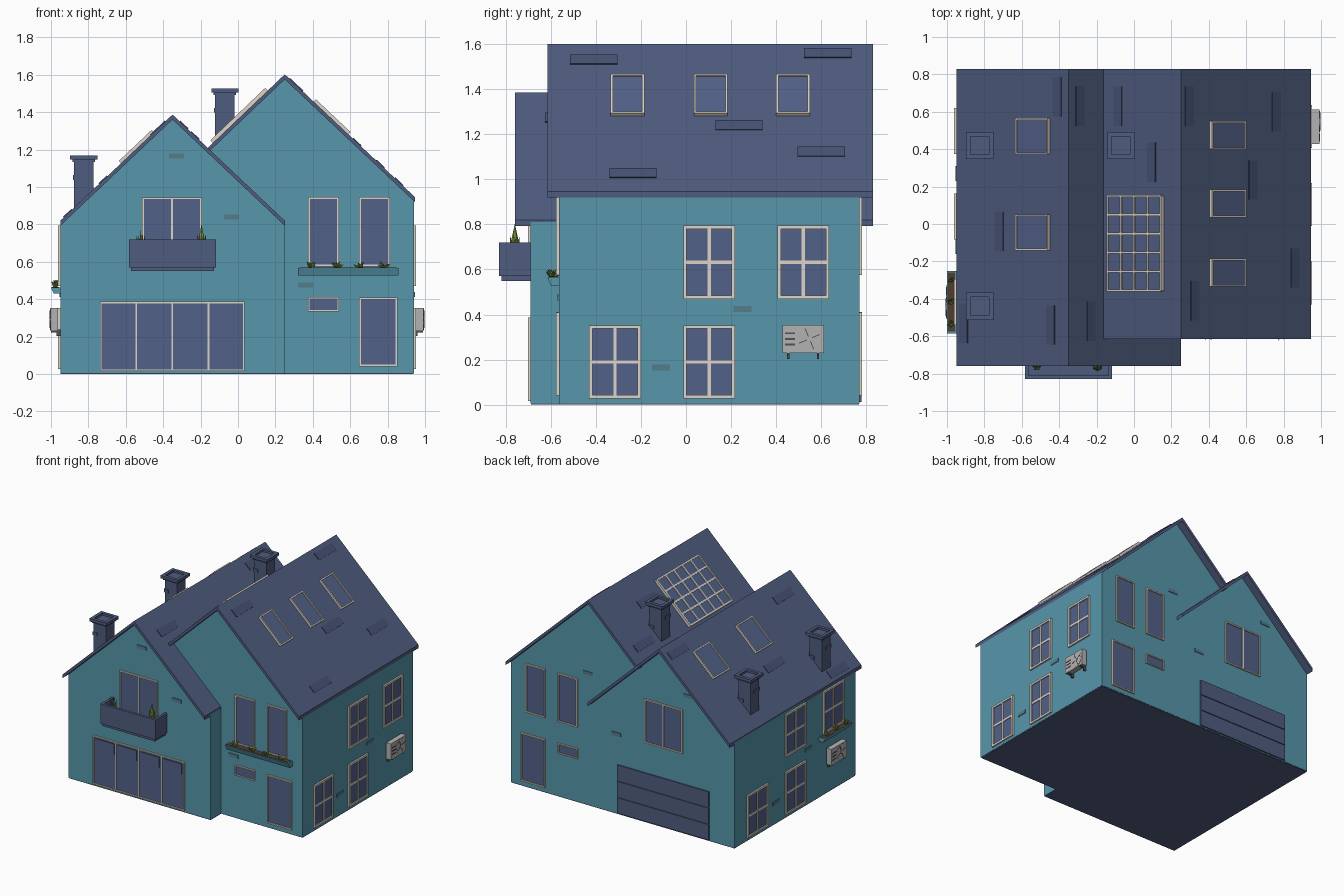
import bpy, bmesh, math, random
from mathutils import Matrix, Vector

if "Cube" in bpy.data.objects:
    bpy.data.objects.remove(bpy.data.objects["Cube"])
random.seed(4)

def mat(name, c):
    m = bpy.data.materials.new(name)
    m.diffuse_color = (*c, 1)
    m.use_nodes = True
    m.node_tree.nodes["Principled BSDF"].inputs["Base Color"].default_value = m.diffuse_color
    return m
TEAL = mat("teal_wall", (0.095, 0.31, 0.41))
NAVY = mat("navy_roof", (0.078, 0.108, 0.21))
TILE = mat("dark_tile", (0.06, 0.085, 0.175))
GLASS = mat("blue_glass", (0.085, 0.12, 0.25))
CREAM = mat("cream_frame", (0.72, 0.66, 0.58))
BRICK = mat("grey_brick", (0.09, 0.2, 0.26))
GREY = mat("light_grey", (0.45, 0.45, 0.45))
DARK = mat("dark_grey", (0.08, 0.08, 0.09))
GREEN = mat("leaf_green", (0.19, 0.30, 0.05))
SOIL = mat("soil", (0.08, 0.045, 0.03))

def finish(name, bm, col):
    bmesh.ops.recalc_face_normals(bm, faces=bm.faces)
    me = bpy.data.meshes.new(name)
    bm.to_mesh(me)
    bm.free()
    me.materials.append(col)
    ob = bpy.data.objects.new(name, me)
    bpy.context.collection.objects.link(ob)
    return ob

def boxes(name, M, items, col):
    """Boxes given as (u0,u1,v0,v1,d0,d1) in the frame M."""
    bm = bmesh.new()
    for u0, u1, v0, v1, d0, d1 in items:
        T = Matrix.Translation(((u0+u1)/2, (v0+v1)/2, (d0+d1)/2)) @ Matrix.Diagonal((u1-u0, v1-v0, d1-d0, 1))
        bmesh.ops.create_cube(bm, size=1, matrix=M @ T)
    return finish(name, bm, col)

def rim(u0, u1, v0, v1, t, d0, d1):
    return [(u0, u1, v0, v0+t, d0, d1), (u0, u1, v1-t, v1, d0, d1),
            (u0, u0+t, v0+t, v1-t, d0, d1), (u1-t, u1, v0+t, v1-t, d0, d1)]

def prism(name, M, pts, d0, d1, col):
    """Profile in the u,v plane of M, extruded from d0 to d1."""
    bm = bmesh.new()
    f = bm.faces.new([bm.verts.new((u, v, d0)) for u, v in pts])
    r = bmesh.ops.extrude_face_region(bm, geom=[f])
    bmesh.ops.translate(bm, vec=(0, 0, d1-d0), verts=[v for v in r["geom"] if isinstance(v, bmesh.types.BMVert)])
    bm.transform(M)
    return finish(name, bm, col)

def frame(U, V, N, o):
    M = Matrix((U, V, N)).transposed().to_4x4()
    M.translation = o
    return M

X, Y, Z = Vector((1, 0, 0)), Vector((0, 1, 0)), Vector((0, 0, 1))
W = Matrix.Identity(4)
XZ = frame(X, Z, Y, (0, 0, 0))
FA, FB = frame(X, Z, -Y, (0, -0.69, 0)), frame(X, Z, -Y, (0, -0.565, 0))
BK, RT, LF = frame(X, Z, Y, (0, 0.77, 0)), frame(Y, Z, X, (0.94, 0, 0)), frame(Y, Z, -X, (-0.95, 0, 0))

# walls and base
prism("left_house_walls", XZ, [(-.95, .006), (.25, .006), (.25, .81), (-.35, 1.37), (-.95, .81)], -.69, .77, TEAL)
prism("right_house_walls", XZ, [(.25, .006), (.94, .006), (.94, .935), (.25, 1.585), (-.155, 1.195), (.25, .81)], -.565, .77, TEAL)
boxes("base", W, [(-.948, .25, -.688, .768, 0, .006), (.25, .938, -.56, .768, 0, .006)], NAVY)

# roofs
t = 0.027
prism("left_roof", XZ, [(-.95, .82), (-.35, 1.387), (.25, .82), (.25, .82-t), (-.35, 1.387-t), (-.95, .82-t)], -.76, .83, NAVY)
prism("right_roof", XZ, [(-.165, 1.206), (.25, 1.602), (.945, .947), (.945, .947-t), (.25, 1.602-t), (-.165, 1.206-t)], -.615, .83, NAVY)

def slope(xr, zr, s, side):
    """Frame on a roof slope: u along y, v up the slope, origin on the ridge."""
    V = Vector((-side, 0, s)).normalized()
    return frame(Y, V, Vector((side*s, 0, 1)).normalized(), (xr, 0, zr)), math.hypot(1, s)
AL, AR = slope(-.35, 1.387, .945, -1), slope(-.35, 1.387, .945, 1)
BL, BR = slope(.25, 1.602, .954, -1), slope(.25, 1.602, .9424, 1)

# raised tile patches: distance from ridge in x, centre y
for n, (M, k), spots in (("left_roof_left", AL, [(.06, .68), (.37, -.04), (.095, -.54), (.56, -.53)]),
                         ("left_roof_right", AR, [(.06, .63), (.12, -.52)]),
                         ("right_roof_left", BL, [(.335, .63), (.155, .33)]),
                         ("right_roof_right", BR, [(.075, -.41), (.045, .63), (.385, .235), (.51, .6), (.61, -.235)])):
    boxes(n + "_tiles", M, [(y-.105, y+.105, -x*k-.03, -x*k+.03, -.005, .005) for x, y in spots], TILE)

# skylights
def skylight(name, S, x0, x1, y0, y1):
    M, k = S
    boxes(name + "_frame", M, rim(y0, y1, -x1*k, -x0*k, .01, -.01, .017), CREAM)
    boxes(name + "_glass", M, [(y0+.01, y1-.01, -x1*k+.01, -x0*k-.01, -.01, .01)], GLASS)
for i, y in enumerate((-.26, .11, .475)):
    skylight(f"right_skylight_{i}", BR, .155, .34, y-.075, y+.075)
for i, y in enumerate((-.045, .47)):
    skylight(f"left_skylight_{i}", AL, .1, .275, y-.097, y+.097)

# solar panel
M, k = BL
u0, u1, v0, v1 = -.355, .15, -.38*k, -.095*k
boxes("solar_panel", M, [(u0, u1, v0, v1, -.005, .014)], GLASS)
boxes("solar_grid", M, [(u0+(u1-u0)*i/5-.006, u0+(u1-u0)*i/5+.006, v0, v1, 0, .02) for i in range(6)] +
      [(u0, u1, v0+(v1-v0)*i/4-.006, v0+(v1-v0)*i/4+.006, 0, .02) for i in range(5)], CREAM)

# chimneys
for i, (x, y, z0, z) in enumerate(((-.825, .42, .8, 1.168), (-.825, -.44, .8, 1.168), (-.07, .42, 1.15, 1.527))):
    boxes(f"chimney_{i}", W, [(x-.052, x+.052, y-.052, y+.052, z0, z-.016),
                              (x-.06, x+.06, y-.06, y+.06, z-.035, z-.02)] +
          [(a, b, c, d, z-.022, z) for a, b, c, d, _, _ in rim(x-.073, x+.073, y-.073, y+.073, .024, 0, 1)] +
          [(x-.057, x-.02, y-.056, y+.01, z-.13, z-.105), (x+.01, x+.056, y-.02, y+.056, z-.2, z-.175)], NAVY)

# windows and doors
def window(name, M, u0, u1, v0, v1, cols=1, rows=1, f=.012):
    bars = rim(u0, u1, v0, v1, f, -.005, .012)
    for i in range(1, cols):
        c = u0 + (u1-u0)*i/cols
        bars.append((c-f*.5, c+f*.5, v0+f, v1-f, -.005, .01))
    for i in range(1, rows):
        c = v0 + (v1-v0)*i/rows
        bars.append((u0+f, u1-f, c-f*.5, c+f*.5, -.005, .009))
    boxes(name + "_frame", M, bars, CREAM)
    boxes(name + "_glass", M, [(u0+f, u1-f, v0+f, v1-f, -.005, .004)], GLASS)

for side, M in (("front", FB), ("back", BK)):
    for i, x in enumerate((.375, .648)):
        window(f"{side}_tall_window_{i}", M, x, x+.164, .575, .947, f=.01)
    window(f"{side}_small_window", M, .375, .539, .333, .411, f=.008)
    window(f"{side}_door", M, .648, .852, .04, .41, f=.01)
window("balcony_door", FA, -.512, -.193, .585, .945, 2, f=.01)
window("back_double_window", BK, -.512, -.193, .61, .945, 2, f=.01)
for n, M, cen, h, sg in (("right", RT, .103, .115, 1), ("left", LF, .04, .124, -1)):
    sp = .418 if sg > 0 else -.457
    for i, (c, z) in enumerate(((cen, .47), (cen+sp, .47), (cen, .027), (cen-sp, .027))):
        window(f"{n}_window_{i}", M, c-h, c+h, z, z+.325, 2, 2, .015)

# glazed front doors: four leaves with a raised upper panel
window("front_folding_doors", FA, -.738, .036, .015, .387, 4, f=.009)
boxes("folding_door_panels", FA, [(-.715+.19*i, -.558+.19*i, .29, .368, 0, .009) for i in range(4)], GLASS)

# garage door at the back, three ribs
boxes("garage_door", BK, [(-.738, .036, .012+.125*i, .13+.125*i, -.005, .01) for i in range(3)] +
      [(-.738, .036, .012, .38, -.005, .003)], NAVY)

# loose wall bricks
for n, M, spots in (("front_left", FA, [(-.33, 1.165), (-.035, .84)]), ("front_right", FB, [(.36, .475)]),
                    ("back", BK, [(.29, 1.01), (.05, .61), (-.56, 1.06)]),
                    ("right", RT, [(.25, .425), (-.11, .165)]), ("left", LF, [(-.12, .425), (.27, .165)])):
    boxes(n + "_bricks", M, [(u-.04, u+.04, v-.013, v+.013, -.005, .005) for u, v in spots], BRICK)

# air conditioners
for n, M, c, s in (("right", RT, .52, 1), ("left", LF, -.417, -1)):
    A = M @ Matrix.Translation((c, .292, 0)) @ Matrix.Diagonal((s, 1, 1, 1))
    boxes(n + "_ac_unit", A, [(-.092, .092, -.062, .062, .012, .053)], GREY)
    boxes(n + "_ac_bracket", A, [(u-.005, u+.005, -.09, -.055, 0, .02) for u in (-.066, .066)] +
          [(u-.005, u+.005, -.07, -.06, 0, .05) for u in (-.066, .066)], DARK)
    boxes(n + "_ac_vents", A, [(-.08, -.035, v-.004, v+.004, .05, .055) for v in (-.025, 0, .025)], DARK)
    bm = bmesh.new()
    for r, d in ((.057, .055), (.012, .058)):
        bmesh.ops.create_cone(bm, cap_ends=True, segments=16, radius1=r, radius2=r, depth=.02,
                              matrix=A @ Matrix.Translation((.028, 0, d-.01)))
    finish(n + "_ac_fan", bm, GREY)
    boxes(n + "_ac_blades", A @ Matrix.Translation((.028, 0, 0)) @ Matrix.Rotation(.4, 4, 'Z'),
          [(-.05, .05, -.002, .002, .05, .057), (-.002, .002, -.05, .05, .05, .057)], DARK)

# balcony
boxes("balcony", W, [(-.583, -.117, -.83, -.69, .57, .59), (-.572, -.128, -.82, -.69, .55, .57),
                     (-.583, -.117, -.83, -.81, .59, .72), (-.583, -.563, -.81, -.69, .59, .72),
                     (-.137, -.117, -.81, -.69, .59, .72)], NAVY)

def leaf(bm, p, r, h, tilt, ang):
    """Slim six-sided pointed leaf growing from p."""
    T = Matrix.Translation(p) @ Matrix.Rotation(ang, 4, 'Z') @ Matrix.Rotation(tilt, 4, 'Y')
    bmesh.ops.create_cone(bm, segments=6, radius1=r*.5, radius2=r, depth=h*.4, cap_ends=True, matrix=T @ Matrix.Translation((0, 0, h*.2)))
    bmesh.ops.create_cone(bm, segments=6, radius1=r, radius2=0, depth=h*.6, cap_ends=True, matrix=T @ Matrix.Translation((0, 0, h*.7)))

# balcony shrubs
for i, (x, top, r) in enumerate(((-.52, .768, .014), (-.195, .803, .028))):
    bm = bmesh.new()
    leaf(bm, (x, -.76, .59), r, top-.59, 0, 0)
    for j in range(6):
        leaf(bm, (x, -.76, .6), .012, .15, .16, j*math.pi/3)
    finish(f"balcony_shrub_{i}", bm, GREEN)

# flower boxes with low plants
for n, M, u0, u1, z0, z1, spots in (("front", FB, .32, .857, .527, .567, (.39, .53, .65, .78)),
                                    ("left", LF, -.585, -.25, .43, .462, (-.53, -.417, -.3))):
    D = M @ frame(Z, Vector((0, 0, 0)) + Y, X, (0, 0, 0)) # u outward, v up, d along
    prism(n + "_flower_box", D, [(0, z0), (.035, z0), (.05, z1), (0, z1)], u0, u1, TEAL)
    boxes(n + "_flower_soil", M, [(u0+.01, u1-.01, z1-.01, z1+.002, .006, .044)], SOIL)
    bm = bmesh.new()
    for u in spots:
        p = M @ Vector((u, z1, .025))
        for j in range(7):
            leaf(bm, p, .008, .042, random.uniform(.5, 1.25) if n == "front" else random.uniform(.1, .7), j*.9)
    finish(n + "_flowers", bm, GREEN)
